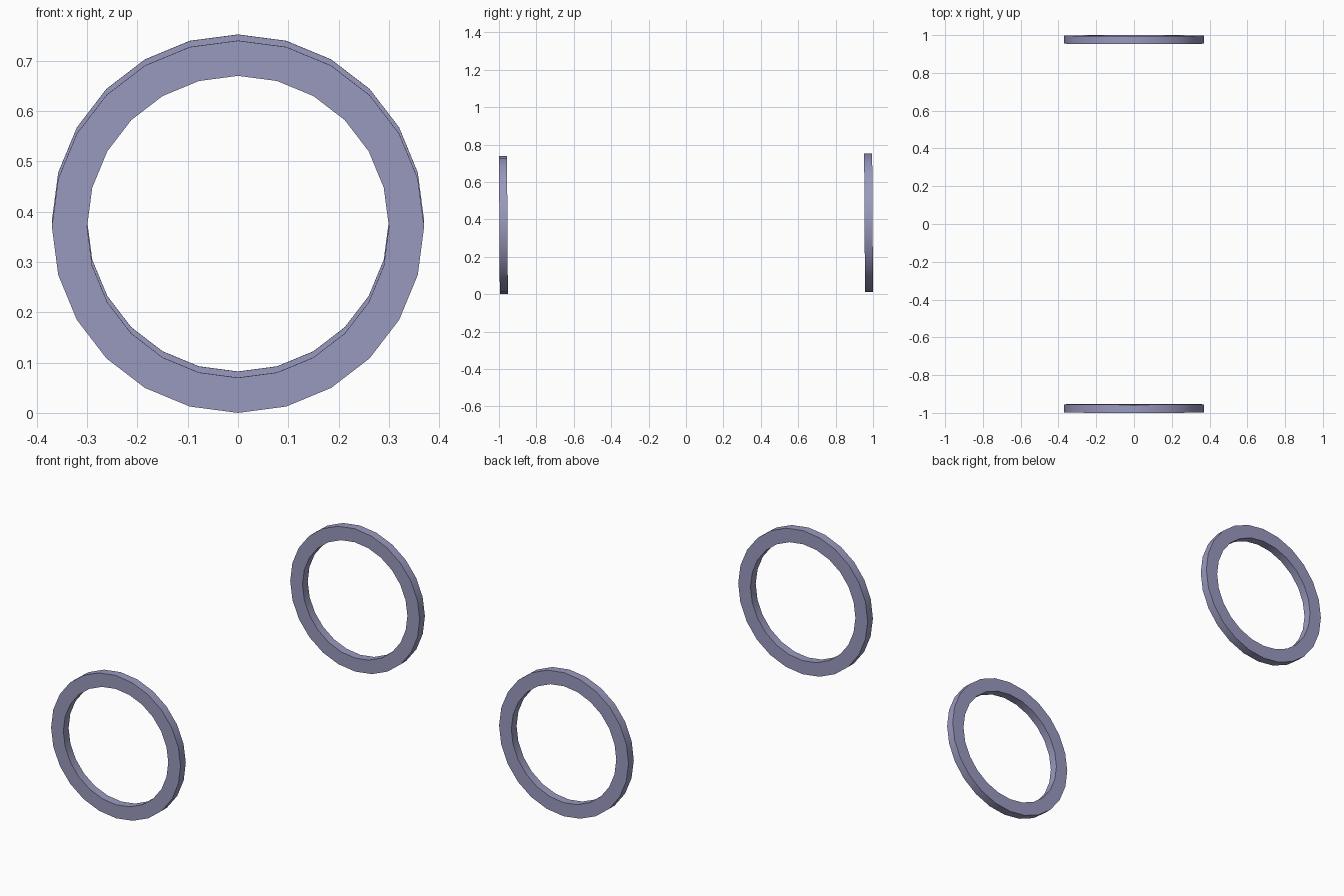
import bpy, bmesh, math
from mathutils import Matrix

if "Cube" in bpy.data.objects:
    bpy.data.objects.remove(bpy.data.objects["Cube"])

SIDES, R_OUT, R_IN, WIDTH = 24, 0.37, 0.30, 0.043
HALF = 0.9977                 # half distance between the outer faces
CENTRE_Z = 0.3762
TILT = Matrix.Rotation(0.0062, 4, 'X')   # the pair leans very slightly

mat = bpy.data.materials.new("violet_grey")
mat.diffuse_color = (0.32, 0.32, 0.52, 1)
mat.use_nodes = True
mat.node_tree.nodes["Principled BSDF"].inputs["Base Color"].default_value = mat.diffuse_color


def ring(name, y):
    """Flat hoop with rectangular section, axis along y."""
    bm = bmesh.new()
    section = [(R_OUT, y - WIDTH / 2), (R_OUT, y + WIDTH / 2),
               (R_IN, y + WIDTH / 2), (R_IN, y - WIDTH / 2)]
    loops = []
    for i in range(SIDES):
        a = 2 * math.pi * i / SIDES
        loops.append([bm.verts.new((r * math.sin(a), yy, r * math.cos(a)))
                      for r, yy in section])
    for i in range(SIDES):
        a, b = loops[i], loops[(i + 1) % SIDES]
        for j in range(4):
            k = (j + 1) % 4
            bm.faces.new((a[j], a[k], b[k], b[j]))
    bmesh.ops.recalc_face_normals(bm, faces=bm.faces)
    bm.transform(Matrix.Translation((0, 0, CENTRE_Z)) @ TILT)
    me = bpy.data.meshes.new(name)
    bm.to_mesh(me)
    bm.free()
    me.materials.append(mat)
    ob = bpy.data.objects.new(name, me)
    bpy.context.collection.objects.link(ob)
    bpy.ops.object.select_all(action='DESELECT')
    ob.select_set(True)
    bpy.context.view_layer.objects.active = ob
    bpy.ops.object.shade_smooth_by_angle(angle=math.radians(30))


# Front and back hoops
ring("front_ring", -(HALF - WIDTH / 2))
ring("back_ring", HALF - WIDTH / 2)
